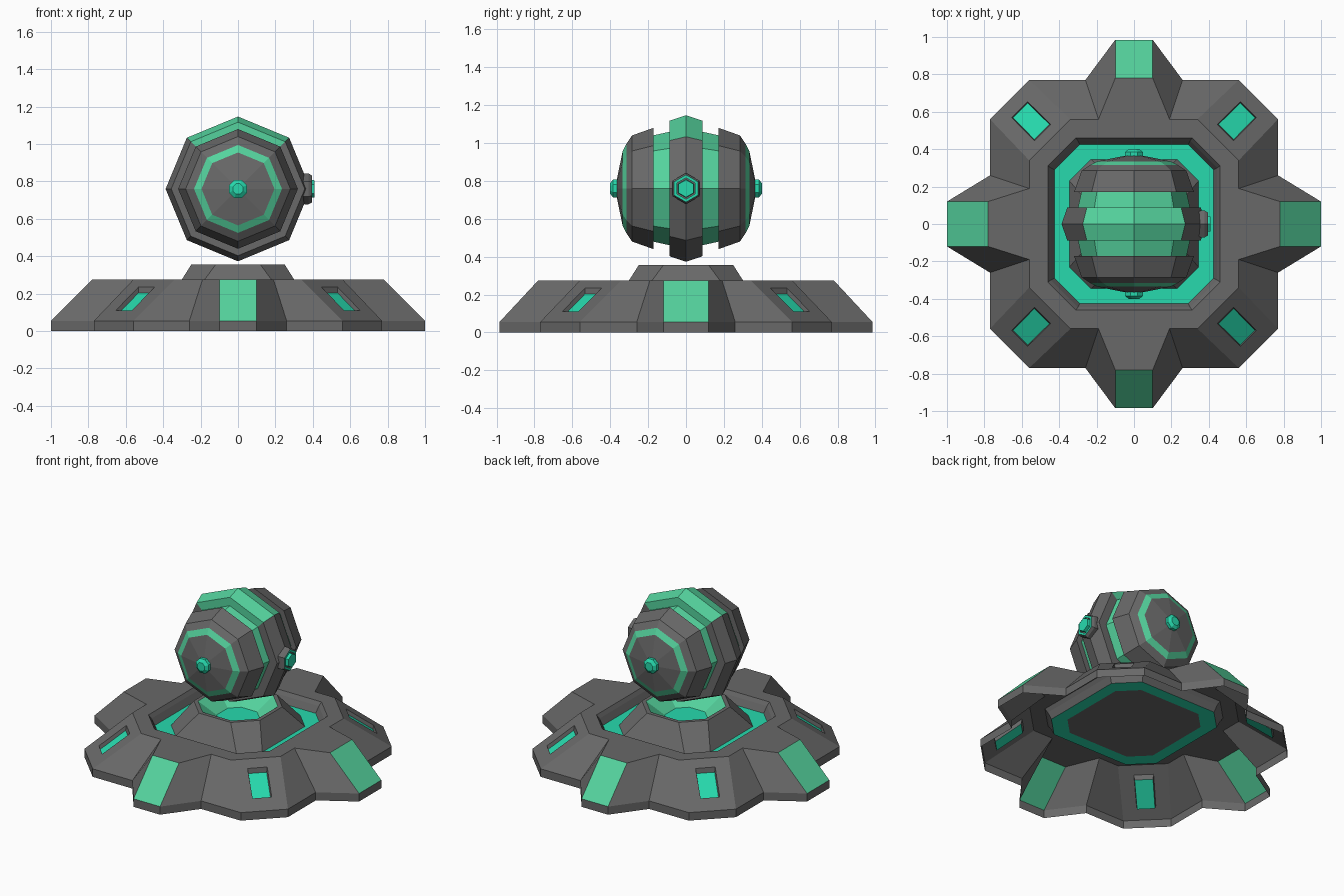
import bpy, bmesh, math
from mathutils import Vector

if "Cube" in bpy.data.objects:
    bpy.data.objects.remove(bpy.data.objects["Cube"])


def material(name, rgb):
    m = bpy.data.materials.new(name)
    m.diffuse_color = (*rgb, 1)
    m.use_nodes = True
    m.node_tree.nodes["Principled BSDF"].inputs["Base Color"].default_value = m.diffuse_color
    return m


MATS = [material("dark_grey", (0.14, 0.14, 0.14)),
        material("green", (0.09, 0.65, 0.34)),
        material("teal", (0.02, 0.70, 0.42))]
GREY, GREEN, TEAL = 0, 1, 2
CZ = 0.76  # height of the floating core's centre


def finish(name, bm):
    bmesh.ops.remove_doubles(bm, verts=bm.verts, dist=1e-5)
    bmesh.ops.recalc_face_normals(bm, faces=bm.faces)
    me = bpy.data.meshes.new(name)
    bm.to_mesh(me)
    bm.free()
    for m in MATS:
        me.materials.append(m)
    ob = bpy.data.objects.new(name, me)
    bpy.context.collection.objects.link(ob)
    return ob


def face(bm, pts, mat=GREY):
    f = bm.faces.new([bm.verts.new(p) for p in pts])
    f.material_index = mat
    return f


def loft(bm, loops, mat=lambda i, k: GREY, skip=lambda i, k: False):
    """Join matching closed loops; mat(i, k) colours strip i, side k."""
    for i in range(len(loops) - 1):
        a, b = loops[i], loops[i + 1]
        n = len(a)
        for k in range(n):
            if skip(i, k):
                continue
            j = (k + 1) % n
            pts = []
            for p in (a[k], a[j], b[j], b[k]):
                if all((p - q).length > 1e-6 for q in pts):
                    pts.append(p)
            face(bm, pts, mat(i, k))


def four_way(quarter, z):
    """Mirror a first-quadrant outline into a full closed loop."""
    q = list(quarter)
    half = q + [(-x, y) for x, y in reversed(q)]
    full = half + [(-x, -y) for x, y in half]
    return [Vector((x, y, z)) for x, y in full]


def octagon(r, c, z):
    return four_way([(r, c), (c, r)], z)


def ring(r, y, n=8, turn=0.0):
    """Polygon around the y axis, centred on the core."""
    return [Vector((r * math.sin(math.tau * k / n + turn), y,
                    CZ + r * math.cos(math.tau * k / n + turn))) for k in range(n)]


# Base shell: lip, slopes with arms, flat deck
foot = [(1, .12), (.77, .26), (.77, .56), (.56, .77), (.26, .77), (.10, .985)]
deck = [(.78, .12), (.56, .19), (.56, .34), (.34, .56), (.19, .56), (.10, .78)]
edge = [(.46, .12), (.46, .19), (.46, .31), (.31, .46), (.19, .46), (.10, .46)]
loops = [four_way(foot, 0), four_way(foot, .055), four_way(deck, .275), four_way(edge, .275)]
arms, corners = (5, 11, 17, 23), (2, 8, 14, 20)
bm = bmesh.new()
loft(bm, loops, lambda i, k: GREEN if i == 1 and k in arms else GREY,
     lambda i, k: i == 1 and k in corners)

# Recessed corner windows
for k in corners:
    lo0, lo1, hi0, hi1 = loops[1][k], loops[1][k + 1], loops[2][k], loops[2][k + 1]

    def at(u, v, drop=0.0):
        p = hi0.lerp(hi1, u).lerp(lo0.lerp(lo1, u), v)
        return p - Vector((0, 0, drop))

    rect = lambda u, v0, v1, d: [at(u, v0, d), at(1 - u, v0, d), at(1 - u, v1, d), at(u, v1, d)]
    floor = rect(.315, .20, .73, .028)
    loft(bm, [rect(0, 0, 1, 0), rect(.30, .18, .75, 0), floor])
    face(bm, floor, TEAL)
finish("base_shell", bm)

# Groove around the pedestal with its glowing floor
bm = bmesh.new()
loft(bm, [octagon(.46, .31, .275), octagon(.445, .30, .25), octagon(.425, .29, .205),
          octagon(.345, .23, .205)], lambda i, k: TEAL if i == 2 else GREY)
finish("glow_groove", bm)

# Pedestal with a concave green dish
bm = bmesh.new()
dish = octagon(.12, .06, .27)
loft(bm, [octagon(.345, .23, .205), octagon(.25, .12, .355), octagon(.225, .11, .355), dish],
     lambda i, k: GREEN if i == 2 else GREY)
face(bm, dish, TEAL)
face(bm, octagon(.345, .23, .205))
finish("pedestal", bm)

# Core middle band: ridged, green on its top two sides
bm = bmesh.new()
loft(bm, [ring(.28, -.088), ring(.357, -.088), ring(.387, 0), ring(.357, .088), ring(.28, .088)],
     lambda i, k: GREEN if k in (0, 7) else GREY)
finish("core_band", bm)

# Green inner drum seen in the gaps
bm = bmesh.new()
loft(bm, [ring(.28, -.175), ring(.30, -.085), ring(.30, .085), ring(.28, .175)],
     lambda i, k: GREEN)
finish("core_drum", bm)

# Front and back caps with a green ring and an eye
for s, side in ((-1, "front"), (1, "back")):
    bm = bmesh.new()
    prof = [(.25, .172), (.32, .172), (.28, .285), (.235, .315), (.195, .335), (0, .375)]
    loft(bm, [ring(r, s * y) for r, y in prof], lambda i, k: GREEN if i == 3 else GREY)
    finish(side + "_cap", bm)
    bm = bmesh.new()
    t = math.pi / 8
    tip = ring(.03, s * .40, 8, t)
    loft(bm, [ring(.052, s * .355, 8, t), ring(.052, s * .385, 8, t), tip], lambda i, k: TEAL)
    face(bm, tip, TEAL)
    finish(side + "_eye", bm)

# Hexagonal port on the right side
bm = bmesh.new()
hexes = [(.06, .32), (.082, .355), (.082, .378), (.072, .395), (.056, .395), (.056, .387), (.048, .387), (.046, .41)]
rings = [[Vector((x, r * math.sin(math.tau * k / 6), CZ + r * math.cos(math.tau * k / 6)))
          for k in range(6)] for r, x in hexes]
loft(bm, rings, lambda i, k: TEAL if i in (3, 6) else GREY)
face(bm, rings[-1], TEAL)
finish("side_port", bm)
